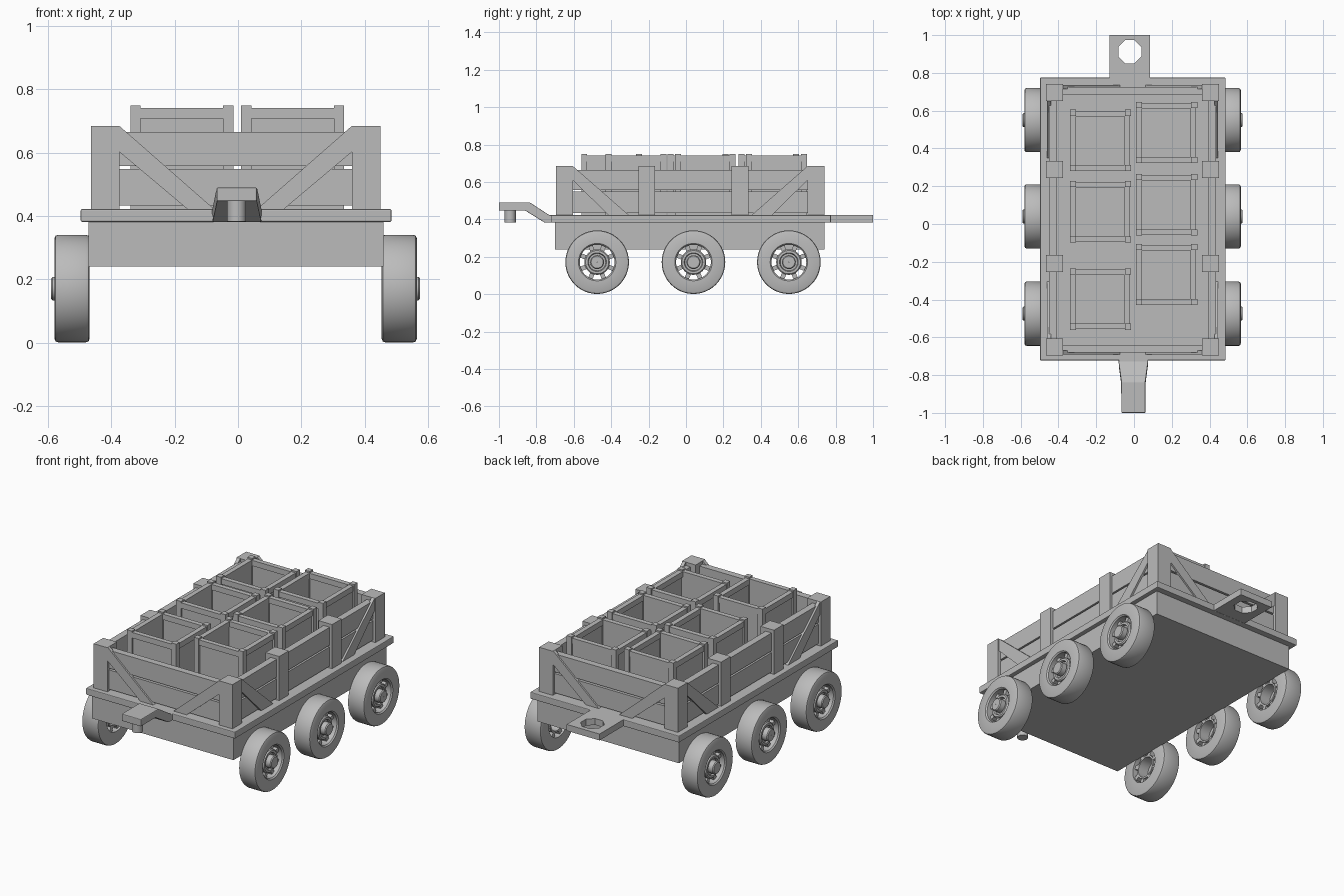
import bpy, bmesh, math
from mathutils import Matrix

if "Cube" in bpy.data.objects:
    bpy.data.objects.remove(bpy.data.objects["Cube"])

grey = bpy.data.materials.new("plain_grey")
grey.use_nodes = True
grey.diffuse_color = (0.5, 0.5, 0.5, 1)
grey.node_tree.nodes["Principled BSDF"].inputs["Base Color"].default_value = (0.5, 0.5, 0.5, 1)

CX = -0.0075                      # centre line of the wagon body
X0, X1 = -0.465, 0.45             # outer faces of the fence
Y0, Y1 = -0.695, 0.74
POST = 0.09


def finish(name, bm, bevel=0.0, smooth=False):
    bmesh.ops.recalc_face_normals(bm, faces=bm.faces)
    mesh = bpy.data.meshes.new(name)
    bm.to_mesh(mesh)
    bm.free()
    mesh.materials.append(grey)
    ob = bpy.data.objects.new(name, mesh)
    bpy.context.collection.objects.link(ob)
    if bevel:
        mod = ob.modifiers.new("bevel", "BEVEL")
        mod.width, mod.segments = bevel, 2
    if smooth:
        bpy.ops.object.select_all(action="DESELECT")
        ob.select_set(True)
        bpy.context.view_layer.objects.active = ob
        bpy.ops.object.shade_smooth_by_angle(angle=math.radians(35))
    return ob


def add_box(bm, x, y, z):
    verts = bmesh.ops.create_cube(bm, size=1)["verts"]
    for v in verts:
        for i, (lo, hi) in enumerate((x, y, z)):
            v.co[i] = lo if v.co[i] < 0 else hi


def box(name, x, y, z, bevel=0.0):
    bm = bmesh.new()
    add_box(bm, x, y, z)
    return finish(name, bm, bevel)


def add_prism(bm, points, offset):
    """Extrude a flat polygon of 3D points along an offset."""
    face = bm.faces.new([bm.verts.new(p) for p in points])
    new = bmesh.ops.extrude_face_region(bm, geom=[face])["geom"]
    bmesh.ops.translate(bm, vec=offset, verts=[g for g in new if isinstance(g, bmesh.types.BMVert)])


def add_lathe(bm, profile, steps=48):
    """Spin a closed (x, radius) outline around the x axis."""
    rings = [[bm.verts.new((x, r * math.cos(a), r * math.sin(a))) for x, r in profile]
             for a in (math.tau * i / steps for i in range(steps))]
    for i, ring in enumerate(rings):
        nxt = rings[(i + 1) % steps]
        for j in range(len(profile)):
            k = (j + 1) % len(profile)
            bm.faces.new((ring[j], ring[k], nxt[k], nxt[j]))


# Chassis and deck
box("chassis", (-0.472, 0.46), (-0.70, 0.74), (0.24, 0.385))
box("deck", (-0.497, 0.485), (-0.722, 0.775), (0.382, 0.422), 0.004)

# Fence posts
for side, x in (("right", X0), ("left", X1 - POST)):
    for place, y in (("front", Y0), ("mid_front", -0.255), ("mid_rear", 0.243), ("rear", Y1 - POST)):
        box(f"{side}_{place}_post", (x, x + POST), (y, y + POST), (0.42, 0.685))

# Fence planks, two per side
for level, z in (("lower", (0.433, 0.548)), ("upper", (0.558, 0.665))):
    for side, x in (("right", X0 + 0.016), ("left", X1 - 0.056)):
        box(f"{side}_{level}_plank", (x, x + 0.04), (Y0 + 0.02, Y1 - 0.02), z)
    for end, y in (("front", Y0 + 0.014), ("rear", Y1 - 0.054)):
        box(f"{end}_{level}_plank", (X0 + 0.02, X1 - 0.02), (y, y + 0.04), z)

# Diagonal braces beside every corner post
for side, x, sx in (("right", X0, 1), ("left", X1, -1)):
    for end, y, sy in (("front", Y0, 1), ("rear", Y1, -1)):
        bm = bmesh.new()
        px = x + sx * POST
        add_prism(bm, [(px, y + sy * 0.004, 0.685), (px + sx * 0.3, y + sy * 0.004, 0.422),
                       (px + sx * 0.215, y + sy * 0.004, 0.422), (px, y + sy * 0.004, 0.603)],
                  (0, sy * 0.02, 0))
        finish(f"{side}_{end}_end_brace", bm)
        bm = bmesh.new()
        py = y + sy * POST
        add_prism(bm, [(x + sx * 0.005, py, 0.685), (x + sx * 0.005, py + sy * 0.3, 0.422),
                       (x + sx * 0.005, py + sy * 0.19, 0.422), (x + sx * 0.005, py, 0.61)],
                  (sx * 0.02, 0, 0))
        finish(f"{side}_{end}_side_brace", bm)


# Crates: framed open boxes
def crate(name, x, y):
    s, p, z0, z1 = 0.325, 0.032, 0.422, 0.75
    bm = bmesh.new()
    add_box(bm, (x + p / 2, x + s - p / 2), (y + p / 2, y + s - p / 2), (z0, z0 + 0.025))
    for lo in (0, s - p):
        for lo2 in (0, s - p):
            add_box(bm, (x + lo, x + lo + p), (y + lo2, y + lo2 + p), (z0, z1))
        inset = 0.006 if lo == 0 else -0.006
        # Rails at the top and bottom, then the recessed panel
        for a, b in ((z0, z0 + 0.035), (z1 - 0.042, z1 - 0.009)):
            add_box(bm, (x + p, x + s - p), (y + lo + inset / 2, y + lo + p + min(inset, 0)), (a, b))
            add_box(bm, (x + lo + inset / 2, x + lo + p + min(inset, 0)), (y + p, y + s - p), (a, b))
        a = lo + (0.012 if lo == 0 else 0.004)
        add_box(bm, (x + p, x + s - p), (y + a, y + a + 0.016), (z0 + 0.03, z1 - 0.04))
        add_box(bm, (x + a, x + a + 0.016), (y + p, y + s - p), (z0 + 0.03, z1 - 0.04))
    finish(name, bm)


for i, y in enumerate((0.28, -0.098, -0.56)):
    crate(f"right_crate_{i + 1}", -0.34, y)
for i, y in enumerate((0.322, -0.06, -0.43)):
    crate(f"left_crate_{i + 1}", 0.01, y)


# Wheels: tyre, open rim with short spokes, hub and cap; x grows outwards
def wheel(name, side, y):
    bm = bmesh.new()
    b = 0.012
    add_lathe(bm, [(0, 0.093), (0, 0.17 - b), (0.004, 0.167), (b, 0.17), (0.112 - b, 0.17),
                   (0.108, 0.167), (0.112, 0.17 - b), (0.112, 0.1), (0.105, 0.093)])
    add_lathe(bm, [(0.01, 0.058), (0.01, 0.068), (0.09, 0.068), (0.096, 0.062), (0.096, 0.05),
                   (0.085, 0.046), (0.085, 0.001), (0.075, 0.001), (0.075, 0.058)], 32)
    add_lathe(bm, [(0.08, 0.001), (0.08, 0.037), (0.117, 0.037), (0.122, 0.032), (0.122, 0.001)], 32)
    for i in range(8):
        before = set(bm.verts)
        add_box(bm, (0.012, 0.085), (-0.012, 0.012), (0.06, 0.1))
        bmesh.ops.rotate(bm, matrix=Matrix.Rotation(math.tau * (i + 0.5) / 8, 3, "X"),
                         verts=[v for v in bm.verts if v not in before])
    for v in bm.verts:
        v.co.x = CX + side * (0.461 + v.co.x)
        v.co.y += y
        v.co.z += 0.171
    finish(name, bm, smooth=True)


for label, y in (("front", -0.475), ("middle", 0.04), ("rear", 0.55)):
    wheel(f"right_{label}_wheel", -1, y)
    wheel(f"left_{label}_wheel", 1, y)

# Front tongue, flared towards the deck, with its coupling pin
bm = bmesh.new()
profile = [(-1, 0.49), (-0.835, 0.49), (-0.73, 0.422), (-0.70, 0.422),
           (-0.70, 0.382), (-0.755, 0.382), (-0.86, 0.447), (-1, 0.447)]
add_prism(bm, [(-0.067, y, z) for y, z in profile], (0.127, 0, 0))
for v in bm.verts:
    if v.co.y > -0.8:
        v.co.x += 0.014 if v.co.x > 0 else -0.014
finish("front_tongue", bm, 0.004)

bm = bmesh.new()
bmesh.ops.create_cone(bm, cap_ends=True, segments=16, radius1=0.03, radius2=0.03, depth=0.075,
                      matrix=Matrix.Translation((-0.004, -0.94, 0.42)))
finish("coupling_pin", bm, smooth=True)

# Rear hitch plate with an eight-sided hole
bm = bmesh.new()
hx, hy, r = -0.022, 0.912, 0.066
inner, outer = [], []
for i in range(8):
    a = math.tau * (i + 0.5) / 8
    c, s = math.cos(a), math.sin(a)
    inner.append(bm.verts.new((hx + r * c, hy + r * s, 0.384)))
    ox = hx + math.copysign(0.108 if abs(c) > abs(s) else 0.05, c)
    oy = hy + (math.copysign(0.04, s) if abs(c) > abs(s) else (0.088 if s > 0 else -0.16))
    outer.append(bm.verts.new((ox, oy, 0.384)))
corners = [bm.verts.new((hx + dx, hy + dy, 0.384))
           for dx, dy in ((0.108, 0.088), (-0.108, 0.088), (-0.108, -0.16), (0.108, -0.16))]
for i in range(8):
    j = (i + 1) % 8
    bm.faces.new((inner[i], outer[i], outer[j], inner[j]))
for i, corner in enumerate(corners):
    bm.faces.new((outer[2 * i], corner, outer[2 * i + 1]))
new = bmesh.ops.extrude_face_region(bm, geom=bm.faces[:])["geom"]
bmesh.ops.translate(bm, vec=(0, 0, 0.038), verts=[g for g in new if isinstance(g, bmesh.types.BMVert)])
finish("rear_hitch_plate", bm)
